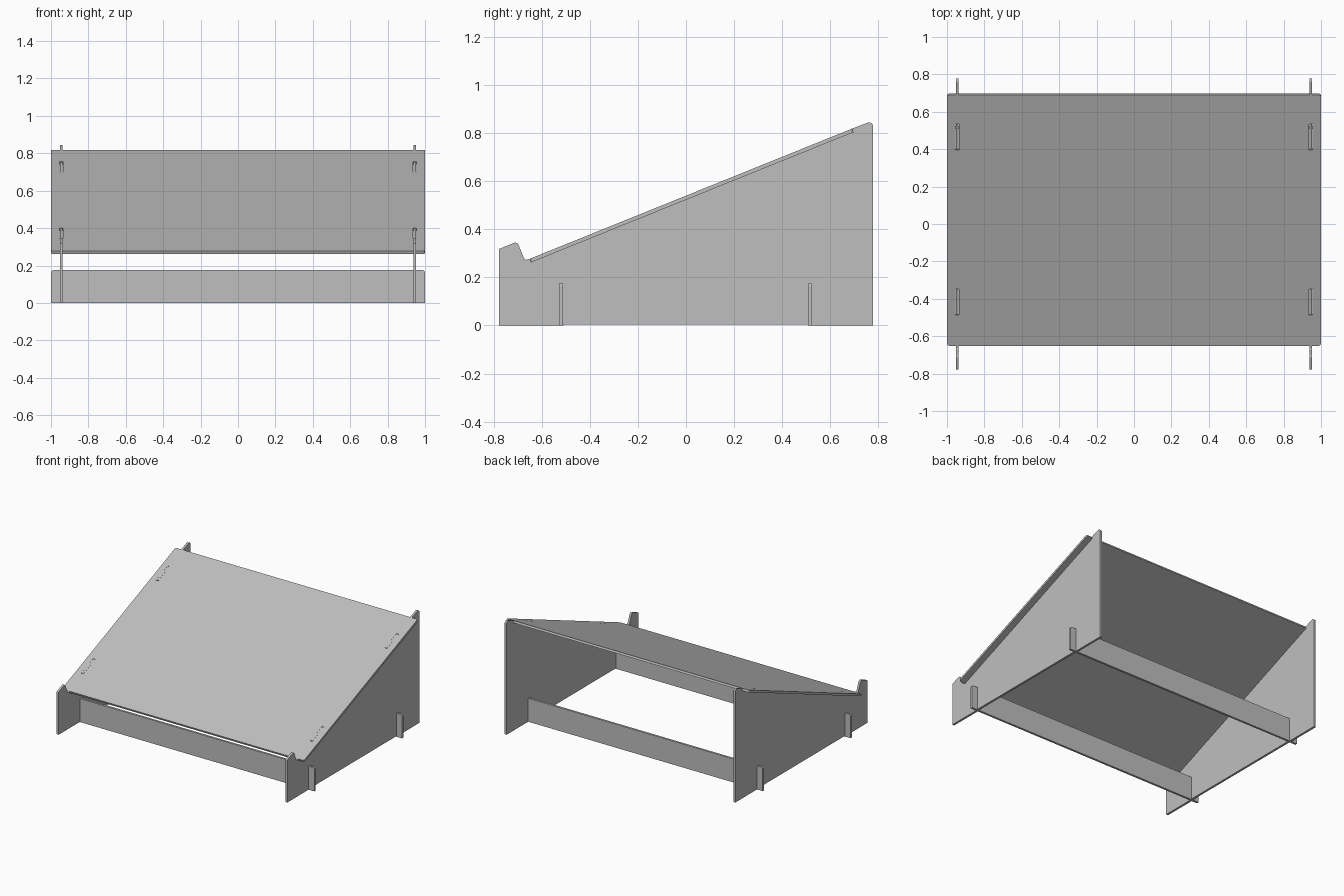
import bpy, bmesh
from math import atan2, cos, sin, hypot, tan
from mathutils import Matrix, Vector

cube = bpy.data.objects.get("Cube")
if cube:
    bpy.data.objects.remove(cube)

mat = bpy.data.materials.new("light grey")
mat.use_nodes = True
GREY = (0.52, 0.52, 0.52, 1)
mat.diffuse_color = GREY
mat.node_tree.nodes["Principled BSDF"].inputs["Base Color"].default_value = GREY

T = 0.016                       # sheet thickness
SIDE_X = 0.945                  # centre of each side panel
FRONT, BACK = Vector((-0.645, 0.262)), Vector((0.697, 0.804))
RUN = BACK - FRONT
LENGTH, ANGLE = RUN.length, atan2(RUN.y, RUN.x)
TABS = [(0.181, 0.324), (1.133, 1.275)]


def on_slope(s, n=0.0):
    """Point in the side plane, s along the underside of the top and n above it."""
    return (FRONT.x + s * cos(ANGLE) - n * sin(ANGLE),
            FRONT.y + s * sin(ANGLE) + n * cos(ANGLE))


def rounded(points, steps=5):
    """Outline from (u, v) or (u, v, radius) points, with the corners rounded."""
    out = []
    for i, p in enumerate(points):
        c = Vector(p[:2])
        if len(p) < 3:
            out.append(c)
            continue
        a = (Vector(points[i - 1][:2]) - c).normalized()
        b = (Vector(points[(i + 1) % len(points)][:2]) - c).normalized()
        half = a.angle(b) / 2
        centre = c + (a + b).normalized() * p[2] / sin(half)
        start = c + a * p[2] / tan(half) - centre
        end = c + b * p[2] / tan(half) - centre
        for k in range(steps + 1):
            out.append(centre + start.lerp(end, k / steps).normalized() * p[2])
    return out


def sheet(name, points, matrix, thickness=T):
    """Flat sheet cut to an outline, centred on its local z = 0."""
    bm = bmesh.new()
    verts = [bm.verts.new((p.x, p.y, -thickness / 2)) for p in rounded(points)]
    face = bm.faces.new(verts)
    up = bmesh.ops.extrude_face_region(bm, geom=[face])["geom"]
    bmesh.ops.translate(bm, vec=(0, 0, thickness),
                        verts=[v for v in up if isinstance(v, bmesh.types.BMVert)])
    bmesh.ops.transform(bm, matrix=matrix, verts=bm.verts)
    bmesh.ops.recalc_face_normals(bm, faces=bm.faces)
    mesh = bpy.data.meshes.new(name)
    bm.to_mesh(mesh)
    bm.free()
    mesh.materials.append(mat)
    ob = bpy.data.objects.new(name, mesh)
    bpy.context.collection.objects.link(ob)
    return ob


# Side panels: stop lip in front, tabbed slope, raised stop at the back
slope = [on_slope(0.0)]
for s0, s1 in TABS:
    slope += [on_slope(s0), on_slope(s0, T), on_slope(s1, T), on_slope(s1)]
slope += [on_slope(LENGTH), on_slope(LENGTH, T)]
profile = [(-0.778, 0), (-0.778, 0.318, 0.006), (-0.702, 0.349, 0.015),
           (-0.67, 0.27, 0.012), on_slope(0.0, T)] + slope + [
           (0.778, 0.852, 0.016), (0.778, 0), (0.51, 0), (0.51, 0.004),
           (-0.51, 0.004), (-0.51, 0)]
side_axes = Matrix(((0, 0, 1, 0), (1, 0, 0, 0), (0, 1, 0, 0), (0, 0, 0, 1)))
for name, sign in (("left", 1), ("right", -1)):
    sheet(name + "_side_panel", profile,
          Matrix.Translation((sign * SIDE_X, 0, 0)) @ side_axes)

# Cross rails slotted through the side panels
rail_axes = Matrix.Rotation(atan2(1, 0), 4, 'X')
rail = [(-1, 0), (1, 0), (1, 0.175, 0.012), (-1, 0.175, 0.012)]
for name, y in (("front_rail", -0.52), ("back_rail", 0.515)):
    sheet(name, rail, Matrix.Translation((0, y, 0)) @ rail_axes)

# Sloping top with slots for the tabs
y0, z0 = on_slope(0, T / 2)
slope_axes = Matrix.Translation((0, y0, z0)) @ Matrix.Rotation(ANGLE, 4, 'X')
r = 0.012
top = sheet("sloping_top", [(-1, 0, r), (1, 0, r), (1, LENGTH, r), (-1, LENGTH, r)],
            slope_axes)
for sign in (-1, 1):
    for s0, s1 in TABS:
        x0, x1 = sign * SIDE_X - T / 2 - 0.0005, sign * SIDE_X + T / 2 + 0.0005
        a, b = s0 - 0.003, s1 + 0.003
        cutter = sheet("slot_cutter", [(x0, a), (x1, a), (x1, b), (x0, b)],
                       slope_axes, 4 * T)
        cutter.hide_render = True
        cutter.hide_set(True)
        cut = top.modifiers.new("slot", 'BOOLEAN')
        cut.operation = 'DIFFERENCE'
        cut.solver = 'EXACT'
        cut.object = cutter
